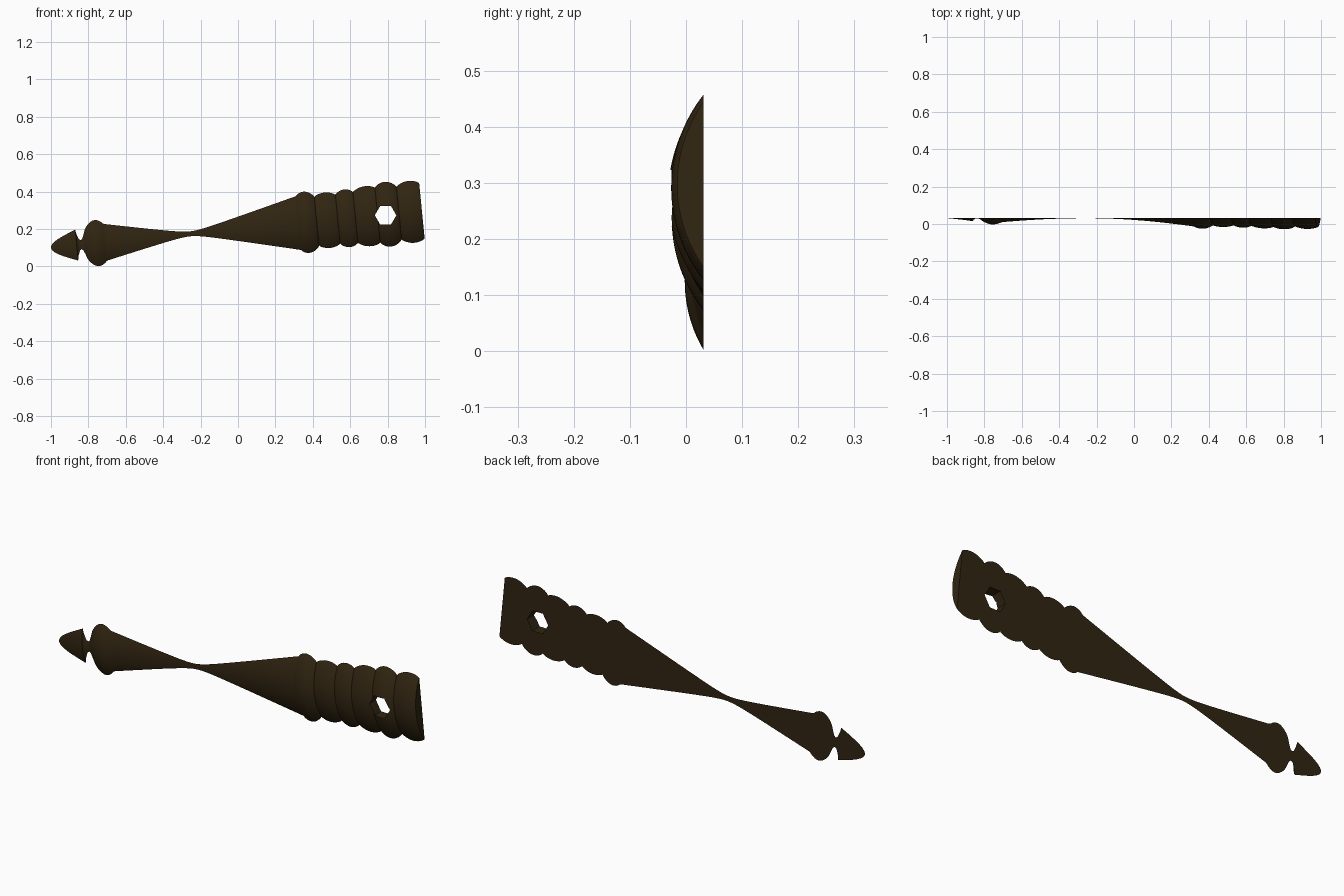
import bpy, bmesh, math
from mathutils import Vector

if "Cube" in bpy.data.objects:
    bpy.data.objects.remove(bpy.data.objects["Cube"])

BACK = 0.0315      # y of the flat back
DEPTH = 0.209      # distance of the turning axis behind the flat back
TIP = Vector((-1.0, 0.0, 0.1))
TILT = math.atan(0.0993)
ALONG = Vector((math.cos(TILT), 0, math.sin(TILT)))
ACROSS = Vector((-math.sin(TILT), 0, math.cos(TILT)))
SEGS = 32

brown = bpy.data.materials.new("dark brown")
brown.diffuse_color = (0.030, 0.0180, 0.0055, 1)
brown.use_nodes = True
brown.node_tree.nodes["Principled BSDF"].inputs["Base Color"].default_value = brown.diffuse_color

# Profile: distance along the axis, half width at the flat back
profile = [(0, 0.002), (0.002, 0.009), (0.008, 0.018), (0.02, 0.029), (0.04, 0.041),
           (0.06, 0.051), (0.10, 0.068), (0.138, 0.083),           # pointed finial
           (0.142, 0.060), (0.153, 0.030), (0.163, 0.024), (0.172, 0.032),   # neck
           (0.181, 0.055), (0.190, 0.080), (0.203, 0.099), (0.220, 0.114),
           (0.235, 0.122), (0.247, 0.1235), (0.262, 0.121), (0.278, 0.112),
           (0.290, 0.101)]                                         # knob

# Waisted shaft, a hyperbola either side of its thinnest point
for i in range(41):
    t = 0.297 + (1.328 - 0.297) * i / 40
    slope = 0.213 if t < 0.75 else 0.248
    profile.append((t, math.hypot(0.013, slope * (t - 0.75))))

# Beaded grip: grooves (position, half width) and bead peaks between them
grooves = [(1.33, 0.144), (1.428, 0.131), (1.541, 0.131), (1.636, 0.136),
           (1.755, 0.147), (1.87, 0.141), (1.993, 0.148)]
peaks = [0.164, 0.149, 0.155, 0.161, 0.174, 0.166]
for (t0, h0), (t1, h1), peak in zip(grooves, grooves[1:], peaks):
    for i in range(1, 15):
        s = (1 - math.cos(math.pi * i / 14)) / 2
        base = h0 + (h1 - h0) * s
        bulge = max(0.0, math.sin(math.pi * s)) ** 0.7
        profile.append((t0 + (t1 - t0) * s, base + (peak - (h0 + h1) / 2) * bulge))

# Turned handle, sliced off flat at the back
bm = bmesh.new()
rings = []
for t, h in profile:
    radius, half = math.hypot(h, DEPTH), math.atan2(h, DEPTH)
    ring = []
    for k in range(SEGS + 1):
        a = -half + 2 * half * k / SEGS
        p = TIP + ALONG * t + ACROSS * (radius * math.sin(a))
        p.y = BACK + DEPTH - radius * math.cos(a)
        ring.append(bm.verts.new(p))
    rings.append(ring)
for r0, r1 in zip(rings, rings[1:]):
    for k in range(SEGS):
        bm.faces.new((r0[k], r1[k], r1[k + 1], r0[k + 1]))
    bm.faces.new((r0[0], r0[-1], r1[-1], r1[0]))
bm.faces.new(rings[0])
bm.faces.new(rings[-1])
bmesh.ops.recalc_face_normals(bm, faces=bm.faces)
mesh = bpy.data.meshes.new("handle")
bm.to_mesh(mesh)
bm.free()
mesh.materials.append(brown)
handle = bpy.data.objects.new("handle", mesh)
bpy.context.collection.objects.link(handle)

# Six-sided hanging hole
bm = bmesh.new()
ends = [[bm.verts.new((0.789 + 0.0575 * math.cos(math.pi * k / 3), y,
                       0.273 + 0.0575 * math.sin(math.pi * k / 3))) for k in range(6)]
        for y in (-0.2, 0.2)]
for k in range(6):
    n = (k + 1) % 6
    bm.faces.new((ends[0][k], ends[0][n], ends[1][n], ends[1][k]))
for end in ends:
    bm.faces.new(end)
bmesh.ops.recalc_face_normals(bm, faces=bm.faces)
cut_mesh = bpy.data.meshes.new("hole_cutter")
bm.to_mesh(cut_mesh)
bm.free()
cut_mesh.materials.append(brown)
cutter = bpy.data.objects.new("hole_cutter", cut_mesh)
bpy.context.collection.objects.link(cutter)

cut = handle.modifiers.new("hole", 'BOOLEAN')
cut.operation, cut.solver, cut.object = 'DIFFERENCE', 'EXACT', cutter
bpy.context.view_layer.objects.active = handle
handle.select_set(True)
bpy.ops.object.modifier_apply(modifier=cut.name)
bpy.data.objects.remove(cutter)
bpy.ops.object.shade_smooth_by_angle(angle=math.radians(30))
